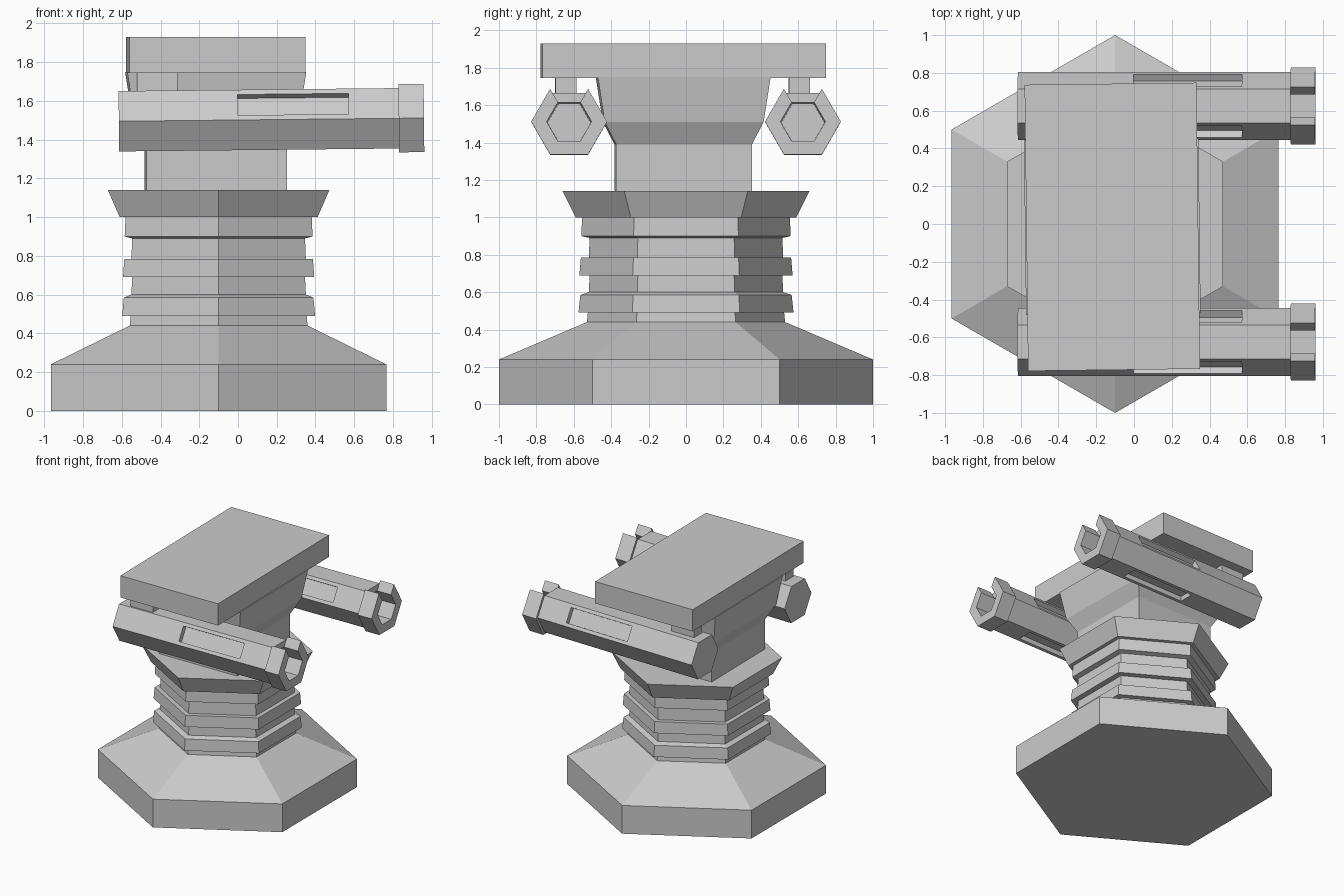
import bpy, bmesh
from math import cos, sin, pi, radians, sqrt
from mathutils import Matrix

if "Cube" in bpy.data.objects:
    bpy.data.objects.remove(bpy.data.objects["Cube"])

GREY = 0.6
mat = bpy.data.materials.new("plain_grey")
mat.use_nodes = True
mat.diffuse_color = (GREY, GREY, GREY, 1)
mat.node_tree.nodes["Principled BSDF"].inputs["Base Color"].default_value = (GREY, GREY, GREY, 1)


def finish(bm, name, matrix):
    bmesh.ops.recalc_face_normals(bm, faces=bm.faces)
    mesh = bpy.data.meshes.new(name)
    bm.to_mesh(mesh)
    bm.free()
    mesh.materials.append(mat)
    obj = bpy.data.objects.new(name, mesh)
    obj.matrix_world = matrix
    bpy.context.collection.objects.link(obj)
    return obj


def loft(rings, sides, start):
    """Stack of (height, radius) polygon rings, capped at both ends."""
    bm = bmesh.new()
    loops = [[bm.verts.new((r * cos(start + 2 * pi * i / sides),
                            r * sin(start + 2 * pi * i / sides), z))
              for i in range(sides)] for z, r in rings]
    for a, b in zip(loops, loops[1:]):
        for i in range(sides):
            j = (i + 1) % sides
            bm.faces.new((a[i], a[j], b[j], b[i]))
    bm.faces.new(loops[0][::-1])
    bm.faces.new(loops[-1])
    bmesh.ops.recalc_face_normals(bm, faces=bm.faces)
    return bm


def box(name, size, center, matrix):
    bm = bmesh.new()
    bmesh.ops.create_cube(bm, size=1)
    bmesh.ops.scale(bm, vec=size, verts=bm.verts)
    bmesh.ops.translate(bm, vec=center, verts=bm.verts)
    finish(bm, name, matrix)


# Hexagonal foot and ribbed column
column = [(0, 1), (0.24, 1), (0.44, 0.53), (0.49, 0.525),
          (0.49, 0.575), (0.585, 0.565), (0.60, 0.52), (0.69, 0.515),
          (0.69, 0.57), (0.785, 0.562), (0.785, 0.52), (0.89, 0.515),
          (0.90, 0.56), (1.0, 0.555), (1.0, 0.59), (1.14, 0.66)]
finish(loft(column, 6, pi / 2), "base_column", Matrix.Translation((-0.1, 0, 0)))

# Square head flaring up to the roof plate, turned very slightly
turn = Matrix.Translation((-0.115, -0.015, 0)) @ Matrix.Rotation(radians(0.7), 4, 'Z')
head = [(1.13, 0.363), (1.39, 0.363), (1.51, 0.425), (1.75, 0.462)]
finish(loft([(z, h * sqrt(2)) for z, h in head], 4, pi / 4), "head", turn)
box("roof_plate", (0.91, 1.515, 0.185), (0, 0, 1.8375), turn)


def build_barrel():
    rings = [(0, 0.18), (0.585, 0.18), (1.215, 0.18), (1.445, 0.18),
             (1.445, 0.12), (1.05, 0.115)]
    bm = loft(rings, 6, pi / 2)
    # Recessed slots on three alternate sides
    slots = []
    for f in bm.faces:
        c = f.calc_center_median()
        if 0.8 < c.z < 1.0:
            n = f.normal
            if any(n.x * cos(a) + n.y * sin(a) > 0.9 for a in (0, 2 * pi / 3, 4 * pi / 3)):
                slots.append(f)
    bmesh.ops.inset_individual(bm, faces=slots, thickness=0.04, depth=0)
    bmesh.ops.inset_individual(bm, faces=slots, thickness=0.0005, depth=-0.04)
    return bm


def build_muzzle():
    # Hexagonal collar with its upper side left open
    bm = bmesh.new()
    angles = [radians(210 + 60 * i) for i in range(6)]
    row = [[bm.verts.new((r * cos(a), r * sin(a), z)) for a in angles]
           for r, z in ((0.203, 1.445), (0.203, 1.575), (0.12, 1.575), (0.12, 1.445))]
    for k in range(4):
        a, b = row[k], row[(k + 1) % 4]
        for i in range(5):
            bm.faces.new((a[i], a[i + 1], b[i + 1], b[i]))
    for end in (0, -1):
        bm.faces.new([r[end] for r in row])
    return bm


# Barrel, muzzle and hanger on each side
for side, y in (("front", -0.625), ("back", 0.625)):
    aim = Matrix.Translation((-0.615, y, 1.495)) @ Matrix.Rotation(pi / 2 - 0.0105, 4, 'Y')
    finish(build_barrel(), side + "_barrel", aim)
    finish(build_muzzle(), side + "_muzzle", aim)
    box(side + "_hanger", (0.21, 0.112, 0.13), (-0.31, y, 1.69), turn)
